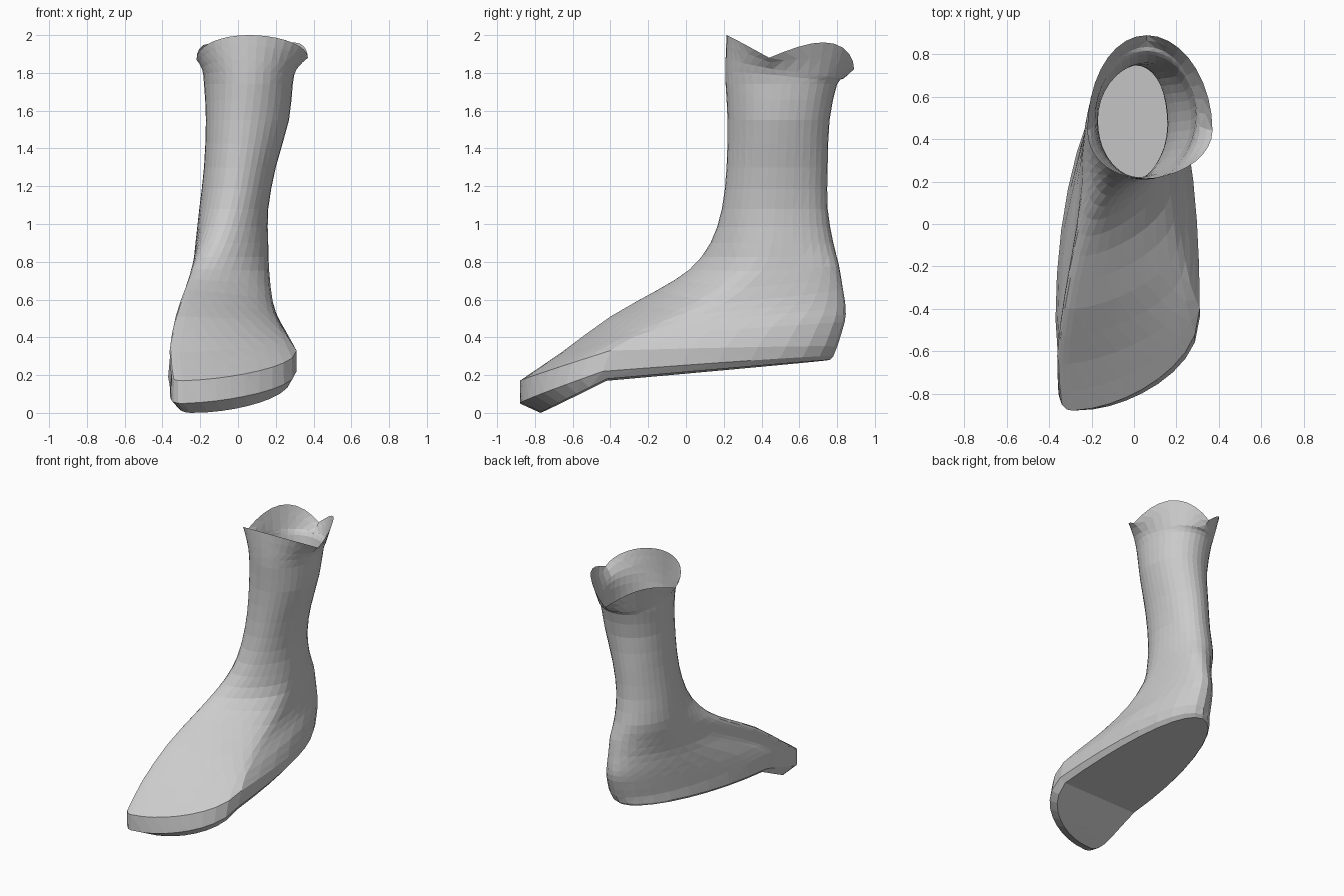
import bpy
import bmesh
from math import cos, sin, pi
from mathutils import Vector

default_cube = bpy.data.objects.get("Cube")
if default_cube:
    bpy.data.objects.remove(default_cube, do_unlink=True)

SEGMENTS = 36


def make_material(name, colour):
    material = bpy.data.materials.new(name)
    material.use_nodes = True
    material.diffuse_color = colour
    material.node_tree.nodes["Principled BSDF"].inputs["Base Color"].default_value = colour
    return material


def section(front, right, back, left, squareness=1.0):
    """Control points of one loop around the boot, with front corner squareness."""
    return [Vector(p) for p in (front, right, back, left)] + [squareness]


def level_section(z, x_front, y_front, x_left, x_right, x_back, y_back):
    """A horizontal loop of the shaft."""
    y_mid = (y_front + y_back) / 2
    return section((x_front, y_front, z), (x_right, y_mid, z),
                   (x_back, y_back, z), (x_left, y_mid, z))


def loop_points(front, right, back, left, squareness):
    """Join four control points with quarter ellipses, bent sideways at the ends."""
    centre = (left + right) / 2
    points = []
    for i in range(SEGMENTS):
        angle = 2 * pi * i / SEGMENTS
        c, s = cos(angle), sin(angle)
        power = 1
        if c > 0:
            power = squareness if s > 0 else 2 - squareness
        a, b = abs(c) ** power, abs(s) ** power
        along = (front if c > 0 else back) - centre
        across = (right if s > 0 else left) - centre
        bend = Vector((along.x * a * a, along.y * a, along.z * a))
        points.append(centre + bend + across * b)
    return points


def between(a, b, c, d):
    """Smooth halfway point between b and c."""
    return (b + c) * 0.5625 - (a + d) * 0.0625


# Loops from the sole edge up over the foot
sections = [
    section((-.25, -.77, .00), (.28, -.42, .18), (.01, .76, .28), (-.35, -.42, .17), .75),
    section((-.29, -.88, .05), (.31, -.44, .22), (.02, .78, .30), (-.37, -.45, .19), .75),
    section((-.29, -.88, .17), (.31, -.40, .33), (.03, .80, .35), (-.36, -.45, .30), .75),
    section((-.31, -.66, .32), (.265, -.28, .40), (.03, .84, .48), (-.34, -.35, .38), .8),
    section((-.28, -.40, .51), (.22, -.05, .48), (.03, .845, .56), (-.30, -.10, .50), .85),
    section((-.23, -.15, .65), (.185, .20, .58), (.03, .83, .66), (-.26, .15, .62), .9),
    section((-.17, .02, .76), (.165, .40, .75), (.02, .81, .78), (-.24, .35, .76)),
    # Shaft
    level_section(.90, -.10, .13, -.225, .16, .00, .78),
    level_section(1.08, -.04, .19, -.205, .16, .00, .75),
    level_section(1.30, .00, .215, -.18, .20, .02, .75),
    level_section(1.55, .03, .22, -.17, .27, .06, .76),
    level_section(1.74, .05, .21, -.18, .29, .06, .80),
    # Flared collar
    section((.05, .21, 1.87), (.31, .46, 1.82), (.06, .835, 1.77), (-.19, .46, 1.82)),
    section((.05, .215, 2.0), (.37, .44, 1.88), (.06, .89, 1.82), (-.22, .44, 1.87)),
]
loops = [loop_points(*s) for s in sections]

# Raise the two rear lobes of the collar
for i, point in enumerate(loops[-1]):
    angle = 2 * pi * i / SEGMENTS
    if cos(angle) < 0:
        point.z += 0.12 * abs(sin(2 * angle))

# Add halfway loops, keeping the sole edges crisp
dense = []
for k, loop in enumerate(loops):
    dense.append(loop)
    if 2 <= k < len(loops) - 1:
        before = loops[max(k - 1, 2)]
        after = loops[min(k + 2, len(loops) - 1)]
        dense.append([between(*p) for p in zip(before, loop, loops[k + 1], after)])

# Skin the loops into an open-topped shell
bm = bmesh.new()
rings = [[bm.verts.new(p) for p in loop] for loop in dense]
for lower, upper in zip(rings, rings[1:]):
    for i in range(SEGMENTS):
        j = (i + 1) % SEGMENTS
        bm.faces.new((lower[i], lower[j], upper[j], upper[i]))

# Close the sole with strips running from side to side
sole = rings[0]
for i in range(SEGMENTS // 2):
    strip = (sole[-i], sole[-i - 1], sole[i + 1], sole[i])
    bm.faces.new(list(dict.fromkeys(strip)))

bmesh.ops.triangulate(bm, faces=bm.faces[:])
mesh = bpy.data.meshes.new("boot_shell")
bm.to_mesh(mesh)
bm.free()
mesh.materials.append(make_material("plain grey", (.6, .6, .6, 1)))
boot = bpy.data.objects.new("boot_shell", mesh)
bpy.context.collection.objects.link(boot)
